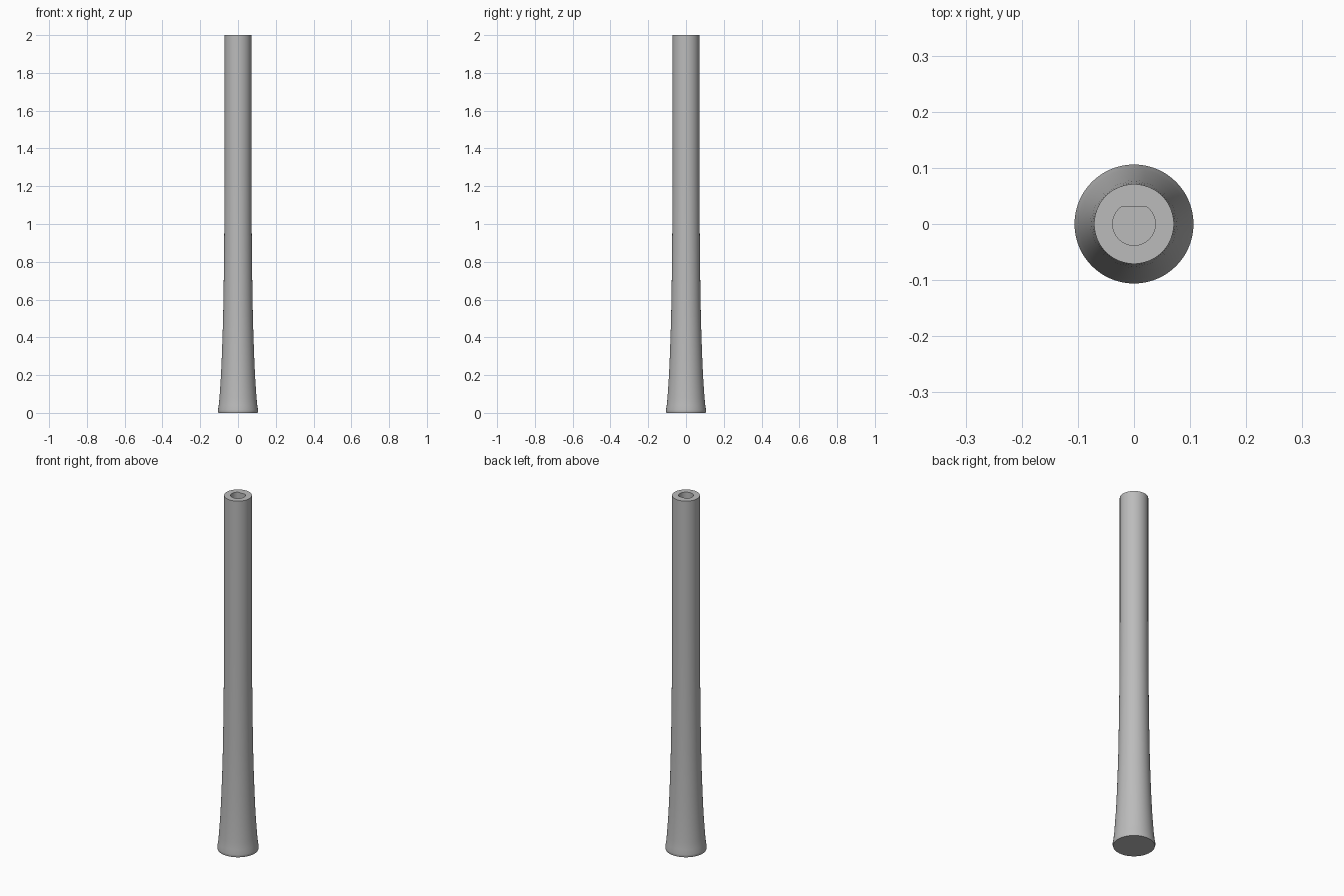
import bpy, bmesh, math

cube = bpy.data.objects.get("Cube")
if cube:
    bpy.data.objects.remove(cube, do_unlink=True)

SEGMENTS = 96
BORE_RADIUS, BORE_FLAT, BORE_FLOOR = 0.038, 0.031, 1.8

# Flared outer profile: radius, height
PROFILE = [(0.104, 0), (0.106, 0.006), (0.106, 0.016), (0.102, 0.04),
           (0.098, 0.08), (0.094, 0.14), (0.09, 0.2), (0.086, 0.29),
           (0.082, 0.4), (0.079, 0.5), (0.077, 0.6), (0.074, 0.8),
           (0.072, 1.05), (0.071, 1.3), (0.071, 2)]

grey = bpy.data.materials.new("light grey")
grey.use_nodes = True
colour = (0.5, 0.5, 0.5, 1)
grey.diffuse_color = colour
grey.node_tree.nodes["Principled BSDF"].inputs["Base Color"].default_value = colour

bm = bmesh.new()


def ring(radius, z, flat=1.0):
    """Circle of vertices, cut straight where y passes the flat."""
    angles = [math.tau * i / SEGMENTS for i in range(SEGMENTS)]
    return [bm.verts.new((radius * math.cos(a), min(radius * math.sin(a), flat), z))
            for a in angles]


# Outer wall, top rim and D-shaped socket as one continuous skin
rings = [ring(r, z) for r, z in PROFILE]
rings += [ring(BORE_RADIUS, z, BORE_FLAT) for z in (2, BORE_FLOOR)]
for low, high in zip(rings, rings[1:]):
    for i in range(SEGMENTS):
        j = (i + 1) % SEGMENTS
        bm.faces.new((low[i], low[j], high[j], high[i]))

# Base cap and socket floor
bm.faces.new(rings[0][::-1])
bm.faces.new(rings[-1])

mesh = bpy.data.meshes.new("handle_shaft")
bm.to_mesh(mesh)
bm.free()
mesh.materials.append(grey)
shaft = bpy.data.objects.new("handle_shaft", mesh)
bpy.context.collection.objects.link(shaft)

# Smooth wall with crisp rims
bpy.ops.object.select_all(action='DESELECT')
shaft.select_set(True)
bpy.context.view_layer.objects.active = shaft
bpy.ops.object.shade_smooth_by_angle(angle=math.radians(30))
